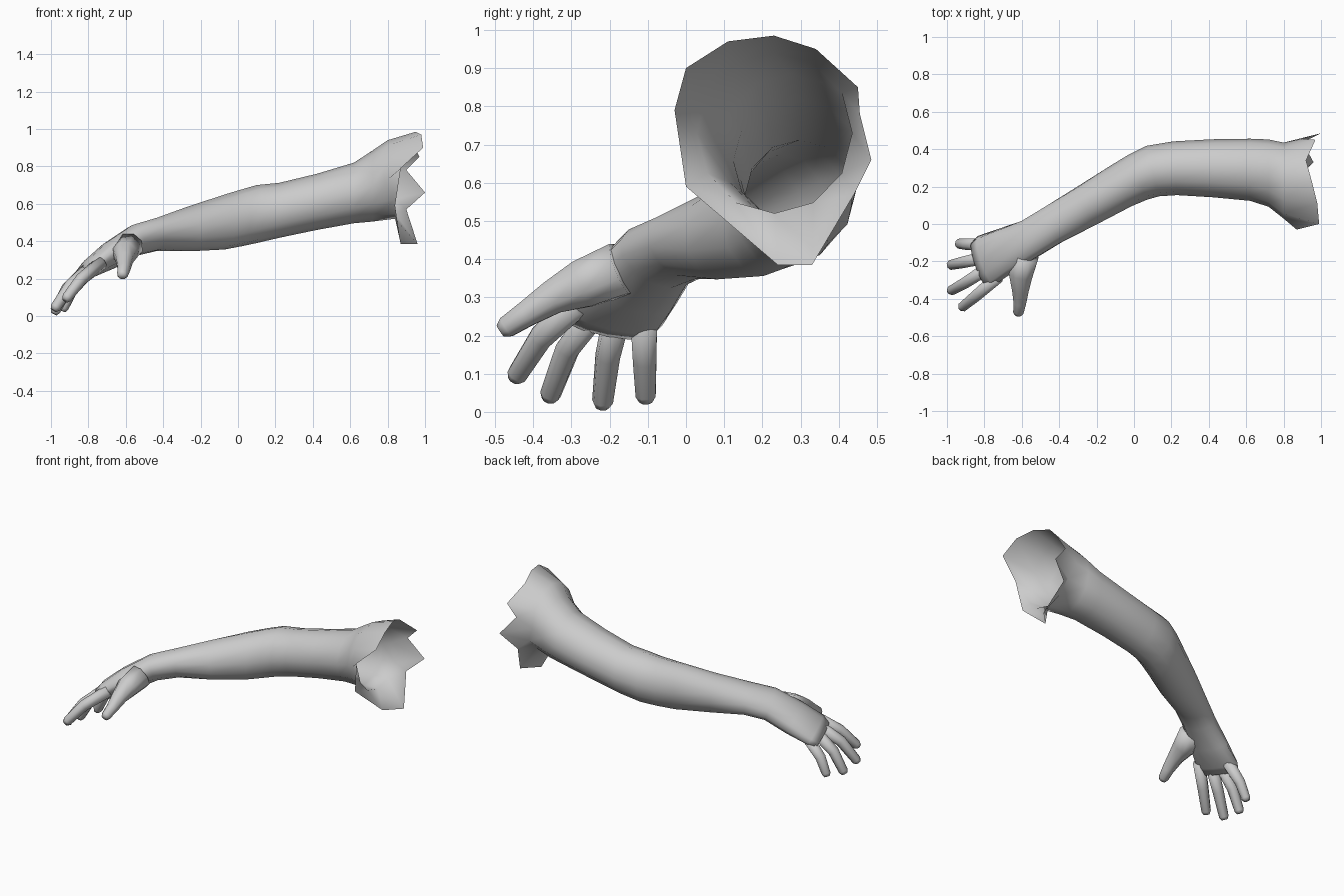
import bpy, bmesh, math
from mathutils import Vector

if "Cube" in bpy.data.objects:
    bpy.data.objects.remove(bpy.data.objects["Cube"])

skin = bpy.data.materials.new("plain_grey")
skin.diffuse_color = (0.6, 0.6, 0.6, 1)
skin.use_nodes = True
skin.node_tree.nodes["Principled BSDF"].inputs["Base Color"].default_value = skin.diffuse_color


def loft(name, rings, cap_start=False, cap_end=True):
    """Skin a list of equal-length point rings into one smooth object."""
    bm = bmesh.new()
    loops = [[bm.verts.new(p) for p in ring] for ring in rings]
    n = len(loops[0])
    for a, b in zip(loops, loops[1:]):
        for i in range(n):
            j = (i + 1) % n
            bm.faces.new((a[i], a[j], b[j], b[i]))
    if cap_start:
        bm.faces.new(loops[0])
    if cap_end:
        bm.faces.new(loops[-1])
    bmesh.ops.recalc_face_normals(bm, faces=bm.faces)
    # an open sleeve can come out inverted: make faces point away from its axis
    a = loops[len(loops) // 2]
    mid = sum((v.co for v in a), Vector()) / n
    f = a[0].link_faces[0]
    if f.normal.dot(f.calc_center_median() - mid) < 0:
        bmesh.ops.reverse_faces(bm, faces=bm.faces)
    me = bpy.data.meshes.new(name)
    bm.to_mesh(me)
    bm.free()
    for p in me.polygons:
        p.use_smooth = True
    me.materials.append(skin)
    ob = bpy.data.objects.new(name, me)
    bpy.context.collection.objects.link(ob)
    return ob


def section(c, hw, hh, yaw=0, pitch=0, roll=0, sides=12):
    """Oval cross-section; yaw/pitch aim it along the limb, roll lifts the thumb side."""
    yaw, pitch, roll = (math.radians(v) for v in (yaw, pitch, roll))
    n = Vector((-math.sin(yaw), math.cos(yaw), 0))
    d = Vector((-math.cos(yaw) * math.cos(pitch), -math.sin(yaw) * math.cos(pitch), -math.sin(pitch)))
    up = n.cross(d)
    if up.z < 0:
        up = -up
    s = n * math.cos(roll) - up * math.sin(roll)
    u = up * math.cos(roll) + n * math.sin(roll)
    out = []
    for i in range(sides):
        a = 2 * math.pi * i / sides
        out.append(Vector(c) + u * (hh * math.cos(a)) - s * (hw * math.sin(a)))
    return out


def tube(name, path, radii, sides=8):
    """Finger: round sections along a path with a blunt rounded tip."""
    pts = [Vector(p) for p in path]
    end = (pts[-1] - pts[-2]).normalized()
    pts.insert(-1, pts[-1] - end * 0.018)
    radii = radii + [radii[-1] * 0.65]
    rings = []
    for i, p in enumerate(pts):
        d = (pts[min(i + 1, len(pts) - 1)] - pts[max(i - 1, 0)]).normalized()
        s = d.cross(Vector((0, 0, 1))).normalized()
        u = s.cross(d)
        rings.append([p + (s * math.cos(a) + u * math.sin(a)) * radii[i]
                      for a in (2 * math.pi * (k + 0.5) / sides for k in range(sides))])
    return loft(name, rings, cap_start=True)


# jagged open shoulder edge, from the top round by the front
rim = [(0.95, 0.23, 0.985), (0.98, 0.11, 0.97), (0.99, 0.0, 0.90), (0.87, -0.03, 0.79),
       (0.84, 0.0, 0.59), (0.87, 0.24, 0.385), (0.96, 0.33, 0.385), (0.90, 0.44, 0.57),
       (1.0, 0.485, 0.66), (0.90, 0.455, 0.78), (0.97, 0.45, 0.85), (0.92, 0.34, 0.95)]
armpit = [p + Vector((0.04 if p.z < 0.65 else 0, 0, 0))
          for p in section((0.80, 0.232, 0.73), 0.203, 0.21)]

# arm from shoulder to knuckles
arm = [[Vector(p) for p in rim], armpit,
       section((0.72, 0.272, 0.695), 0.18, 0.19),
       section((0.62, 0.290, 0.658), 0.166, 0.162),
       section((0.42, 0.298, 0.610), 0.155, 0.150),
       section((0.22, 0.298, 0.565), 0.144, 0.147, 4),
       section((0.10, 0.283, 0.545), 0.139, 0.155, 14),
       section((0.02, 0.250, 0.525), 0.130, 0.152, 23),
       section((-0.07, 0.203, 0.503), 0.122, 0.147, 28),
       section((-0.256, 0.096, 0.465), 0.115, 0.120, 29, 5, 10),
       section((-0.433, -0.004, 0.437), 0.110, 0.086, 29, 8, 22),
       section((-0.55, -0.075, 0.405), 0.112, 0.080, 29, 20, 25),
       section((-0.68, -0.140, 0.325), 0.128, 0.073, 27, 30, 20),
       section((-0.79, -0.195, 0.255), 0.142, 0.052, 27, 35, 15),
       section((-0.83, -0.213, 0.225), 0.125, 0.035, 27, 38, 14)]
loft("arm", arm)

# four fingers
fingers = {
    "index_finger": [(-0.73, -0.285, 0.285), (-0.84, -0.38, 0.195), (-0.925, -0.45, 0.085)],
    "middle_finger": [(-0.78, -0.235, 0.265), (-0.895, -0.31, 0.165), (-0.985, -0.36, 0.032)],
    "ring_finger": [(-0.80, -0.180, 0.255), (-0.915, -0.205, 0.145), (-0.985, -0.22, 0.012)],
    "little_finger": [(-0.80, -0.110, 0.235), (-0.89, -0.108, 0.135), (-0.94, -0.105, 0.027)],
}
for name, path in fingers.items():
    tube(name, path, [0.037, 0.033, 0.028])

# thumb with its fleshy base
tube("thumb", [(-0.58, -0.17, 0.375), (-0.605, -0.27, 0.335), (-0.607, -0.35, 0.30),
               (-0.61, -0.42, 0.255), (-0.62, -0.485, 0.212)],
     [0.075, 0.068, 0.048, 0.036, 0.030])
